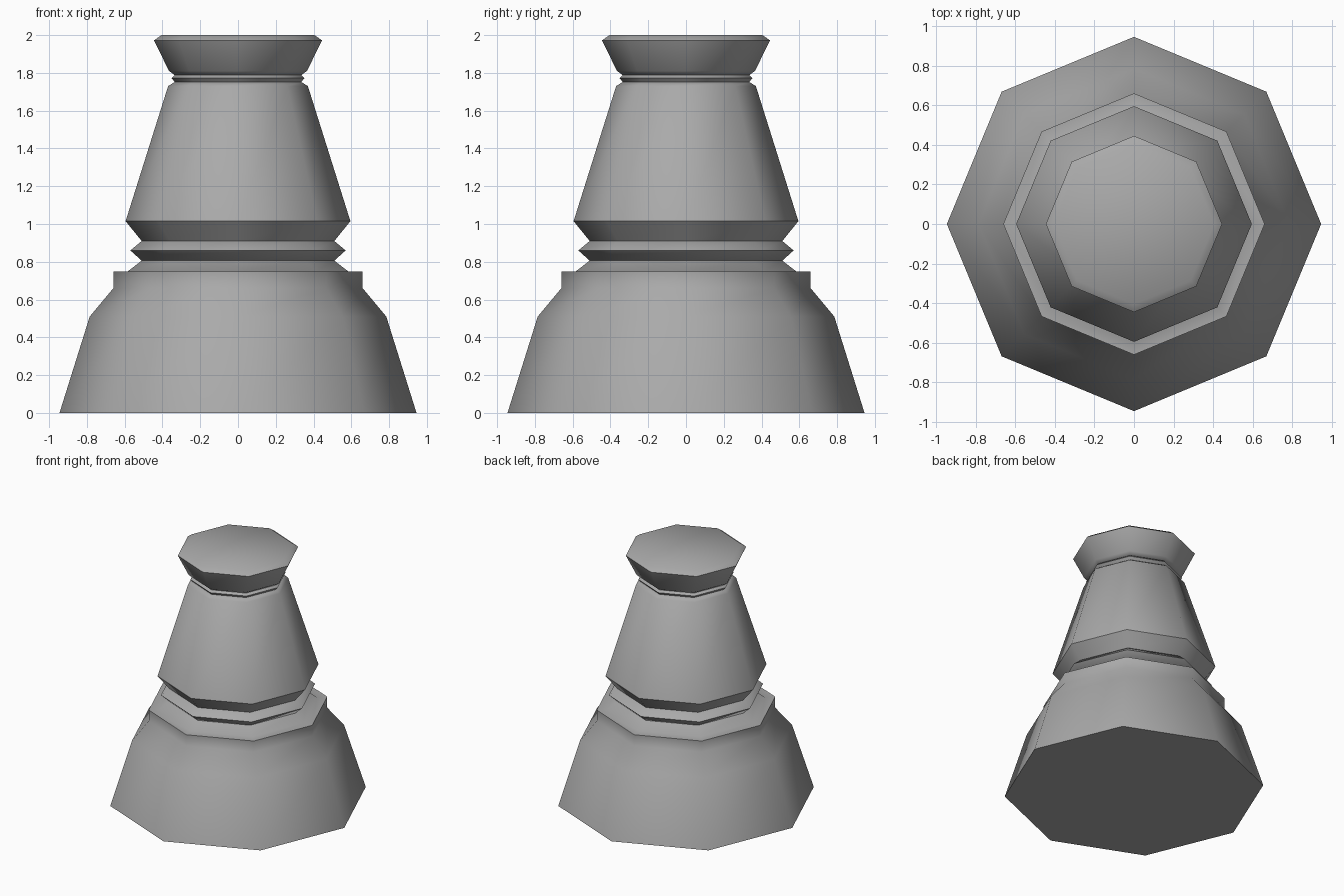
import bpy
import bmesh
from math import cos, sin, tau, radians

cube = bpy.data.objects.get("Cube")
if cube:
    bpy.data.objects.remove(cube, do_unlink=True)

SIDES = 8

grey = bpy.data.materials.new("stone_grey")
grey.use_nodes = True
colour = (0.4, 0.4, 0.4, 1)
grey.diffuse_color = colour
grey.node_tree.nodes["Principled BSDF"].inputs["Base Color"].default_value = colour


def turned_part(name, profile):
    """Turn a (radius, height) profile into a closed eight-sided solid."""
    bm = bmesh.new()
    rings = [[bm.verts.new((r * cos(tau * i / SIDES), r * sin(tau * i / SIDES), z))
              for i in range(SIDES)] for r, z in profile]
    for low, high in zip(rings, rings[1:]):
        for i in range(SIDES):
            j = (i + 1) % SIDES
            bm.faces.new((low[i], low[j], high[j], high[i]))
    bm.faces.new(rings[0][::-1])
    bm.faces.new(rings[-1])
    mesh = bpy.data.meshes.new(name)
    bm.to_mesh(mesh)
    bm.free()
    mesh.materials.append(grey)
    obj = bpy.data.objects.new(name, mesh)
    bpy.context.collection.objects.link(obj)
    # Soft corners around the sides, crisp ledges
    bpy.ops.object.select_all(action="DESELECT")
    obj.select_set(True)
    bpy.context.view_layer.objects.active = obj
    bpy.ops.object.shade_smooth_by_angle(angle=radians(50))
    return obj


# Wide foot with a sloped shoulder and a flat ledge
turned_part("base", [(0.945, 0), (0.785, 0.51), (0.66, 0.66), (0.66, 0.748),
                     (0.585, 0.748), (0.51, 0.806)])
# Sharp-edged ring under the body
turned_part("lower_ring", [(0.51, 0.806), (0.57, 0.86), (0.51, 0.91)])
# Tapered body
turned_part("body", [(0.51, 0.91), (0.595, 1.015), (0.37, 1.73), (0.335, 1.752)])
# Thin ring at the neck
turned_part("neck_ring", [(0.335, 1.752), (0.352, 1.772), (0.335, 1.788)])
# Flared head with a bevelled flat top
turned_part("head", [(0.335, 1.788), (0.365, 1.81), (0.445, 1.972), (0.405, 2.0)])
